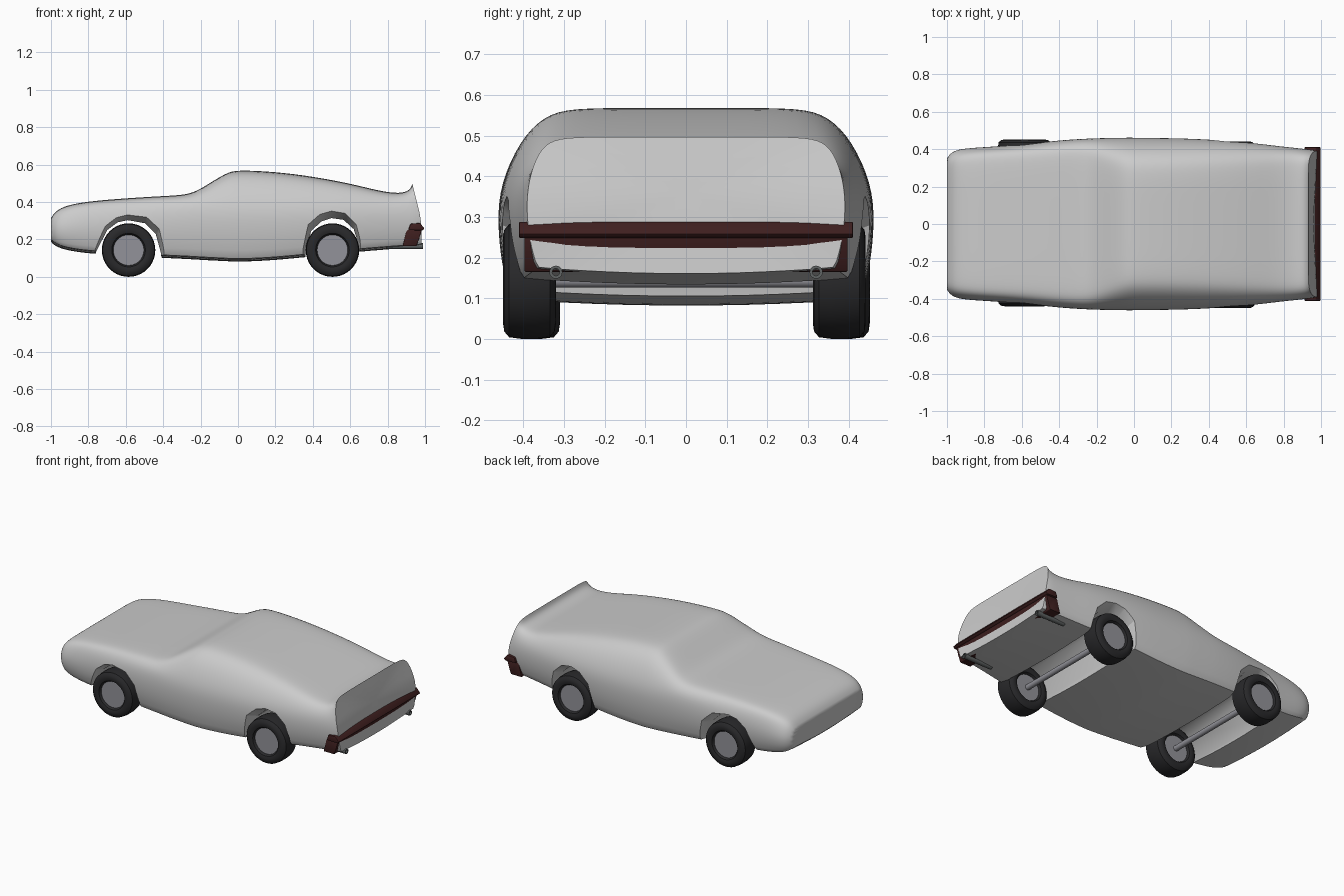
import bpy, bmesh, math
from mathutils import Matrix

if "Cube" in bpy.data.objects:
    bpy.data.objects.remove(bpy.data.objects["Cube"])


def material(name, rgb):
    m = bpy.data.materials.new(name)
    m.diffuse_color = (*rgb, 1)
    m.use_nodes = True
    m.node_tree.nodes["Principled BSDF"].inputs["Base Color"].default_value = m.diffuse_color
    return m


RUBBER = material("rubber", (0.022, 0.022, 0.024))
RIM = material("rim_metal", (0.29, 0.29, 0.32))
RED = material("dark_red", (0.05, 0.014, 0.014))
PIPE = material("pipe_metal", (0.12, 0.13, 0.13))


def finish(bm, name, mat=None, angle=35):
    bmesh.ops.recalc_face_normals(bm, faces=bm.faces)
    me = bpy.data.meshes.new(name)
    bm.to_mesh(me)
    bm.free()
    ob = bpy.data.objects.new(name, me)
    bpy.context.collection.objects.link(ob)
    if mat:
        me.materials.append(mat)
    if angle:
        smooth(ob, angle)
    return ob


def smooth(ob, angle):
    bpy.ops.object.select_all(action='DESELECT')
    ob.select_set(True)
    bpy.context.view_layer.objects.active = ob
    bpy.ops.object.shade_smooth_by_angle(angle=math.radians(angle))


def loft(rings, cap=True, closed=False):
    """Bridge equally long closed rings of points."""
    bm = bmesh.new()
    vs = [[bm.verts.new(p) for p in r] for r in rings]
    n = len(vs[0])
    pairs = list(zip(vs, vs[1:])) + ([(vs[-1], vs[0])] if closed else [])
    for a, b in pairs:
        for i in range(n):
            j = (i + 1) % n
            bm.faces.new((a[i], a[j], b[j], b[i]))
    if cap:
        bm.faces.new(vs[0])
        bm.faces.new(vs[-1])
    return bm


def apply_modifier(ob, kind, **settings):
    bpy.context.view_layer.objects.active = ob
    mod = ob.modifiers.new(kind, kind)
    for k, v in settings.items():
        setattr(mod, k, v)
    bpy.ops.object.modifier_apply(modifier=mod.name)


# Body stations: x, half width, bottom z, shoulder z, top z, roof half width
STATIONS = [
    (-1.0, .355, .185, .28, .315, .31),
    (-.975, .388, .162, .29, .352, .33),
    (-.92, .406, .142, .30, .382, .345),
    (-.80, .413, .123, .32, .404, .36),
    (-.60, .427, .115, .34, .42, .365),
    (-.40, .450, .10, .36, .432, .38),
    (-.27, .458, .095, .37, .438, .385),
    (-.20, .461, .09, .375, .468, .37),
    (-.06, .464, .083, .38, .56, .325),
    (0.0, .464, .08, .38, .57, .32),
    (.15, .462, .085, .38, .565, .32),
    (.35, .458, .103, .38, .545, .325),
    (.60, .440, .13, .375, .50, .335),
    (.76, .420, .143, .37, .457, .34),
    (.87, .408, .152, .37, .444, .34),
    (.95, .400, .156, .375, .464, .335),
    (.982, .393, .16, .39, .497, .325),
]


def section(x, w, zb, zs, zt, yr):
    h, t = zs - zb, zt - zs
    half = [(.35 * w, zb), (.93 * w, zb + .015), (.98 * w, zb + .35 * h),
            (w, zb + .7 * h), (.985 * w, zs),
            (yr + .62 * (w - yr), zs + .57 * t), (yr + .2 * (w - yr), zt - .1 * t),
            (.88 * yr, zt), (.4 * yr, zt)]
    ring = half + [(-y, z) for y, z in reversed(half)]
    lean = .5 * max(0, x - .88)  # tail panel leans forward to the spoiler lip
    return [(x - lean * max(0, (z - .3) / .2), y, z) for y, z in ring]


bm = loft([section(*s) for s in STATIONS])
crease = bm.edges.layers.float.new("crease_edge")
n, last = 18, len(STATIONS) - 1
bm.verts.index_update()
for e in bm.edges:
    a, b = e.verts[0].index, e.verts[1].index
    if a // n == b // n == last:
        e[crease] = 1
    elif a // n == b // n == 0:
        e[crease] = .6
    elif a % n == b % n and a % n in (1, n - 2):
        e[crease] = .9
body = finish(bm, "car_body", angle=None)
apply_modifier(body, 'SUBSURF', levels=2)

# Wheel arches: full width channels that flare outward
ARCHES = {
    -.585: [(-.80, .05), (-.775, .15), (-.71, .275), (-.65, .32), (-.59, .333),
            (-.49, .315), (-.425, .25), (-.395, .14), (-.385, .05)],
    .505: [(.335, .05), (.35, .15), (.38, .27), (.44, .325), (.50, .345),
           (.57, .335), (.63, .28), (.655, .2), (.67, .05)],
}
for cx, pts in ARCHES.items():
    pts = [(pts[0][0], -.1)] + pts + [(pts[-1][0], -.1)]
    rings = [[(cx + (x - cx) * s, y, z * s) for x, z in pts]
             for y, s in ((-.5, 1.1), (-.36, .91), (.36, .91), (.5, 1.1))]
    cutter = finish(loft(rings), "arch_cutter", angle=None)
    cutter.hide_render = True
    apply_modifier(body, 'BOOLEAN', operation='DIFFERENCE', object=cutter, solver='EXACT')
    bpy.data.objects.remove(cutter)
smooth(body, 32)


def rod(name, radius, length, loc, axis, mat):
    bm = bmesh.new()
    bmesh.ops.create_cone(bm, cap_ends=True, segments=32, radius1=radius,
                          radius2=radius, depth=length)
    rot = Matrix.Rotation(math.pi / 2, 4, 'Y' if axis == 'X' else 'X')
    bmesh.ops.transform(bm, matrix=Matrix.Translation(loc) @ rot, verts=bm.verts)
    return finish(bm, name, mat)


def lathe(name, profile, loc, axis, mat, steps=40):
    """Revolve a closed (along, radius) profile about the x or y axis."""
    rings = []
    for i in range(steps):
        a = 2 * math.pi * i / steps
        c, s = math.cos(a), math.sin(a)
        rings.append([(loc[0] + (u if axis == 'X' else r * c),
                       loc[1] + (r * c if axis == 'X' else u), loc[2] + r * s)
                      for u, r in profile])
    return finish(loft(rings, cap=False, closed=True), name, mat)


# Wheels and axles
TYRE = [(-.045, .08), (-.06, .09), (-.065, .105), (-.062, .125), (-.05, .139), (-.02, .143),
        (.02, .143), (.05, .139), (.062, .125), (.065, .105), (.06, .09), (.045, .08)]
for label, cx, dy in (("front", -.585, .006), ("rear", .505, -.004)):
    for side, sy in (("left", -1), ("right", 1)):
        loc = (cx, sy * .381 + dy, .143)
        lathe(f"{label}_{side}_tyre", TYRE, loc, 'Y', RUBBER)
        rod(f"{label}_{side}_rim", .083, .095, loc, 'Y', RIM)
    rod(f"{label}_axle", .017, .7, (cx, dy, .143), 'Y', RIM)


# Rear bumper: lower panel and wider upper bar
def prism(name, pts, half, mat, bevel):
    bm = loft([[(x, y, z) for x, z in pts] for y in (-half, half)])
    bmesh.ops.bevel(bm, geom=bm.edges[:], offset=bevel, segments=2, affect='EDGES', profile=.5)
    return finish(bm, name, mat)


prism("bumper_panel", [(.88, .165), (.955, .165), (.967, .2), (.985, .255), (.905, .265)],
      .397, RED, .003)
prism("bumper_bar", [(.91, .25), (.985, .248), (.998, .258), (.972, .288), (.922, .284)],
      .411, RED, .004)

# Exhaust pipes
for side, sy in (("left", -1), ("right", 1)):
    lathe(f"{side}_exhaust", [(-.1, .009), (-.1, .016), (.1, .016), (.1, .009)],
          (.89, sy * .32, .164), 'X', PIPE, 20)
